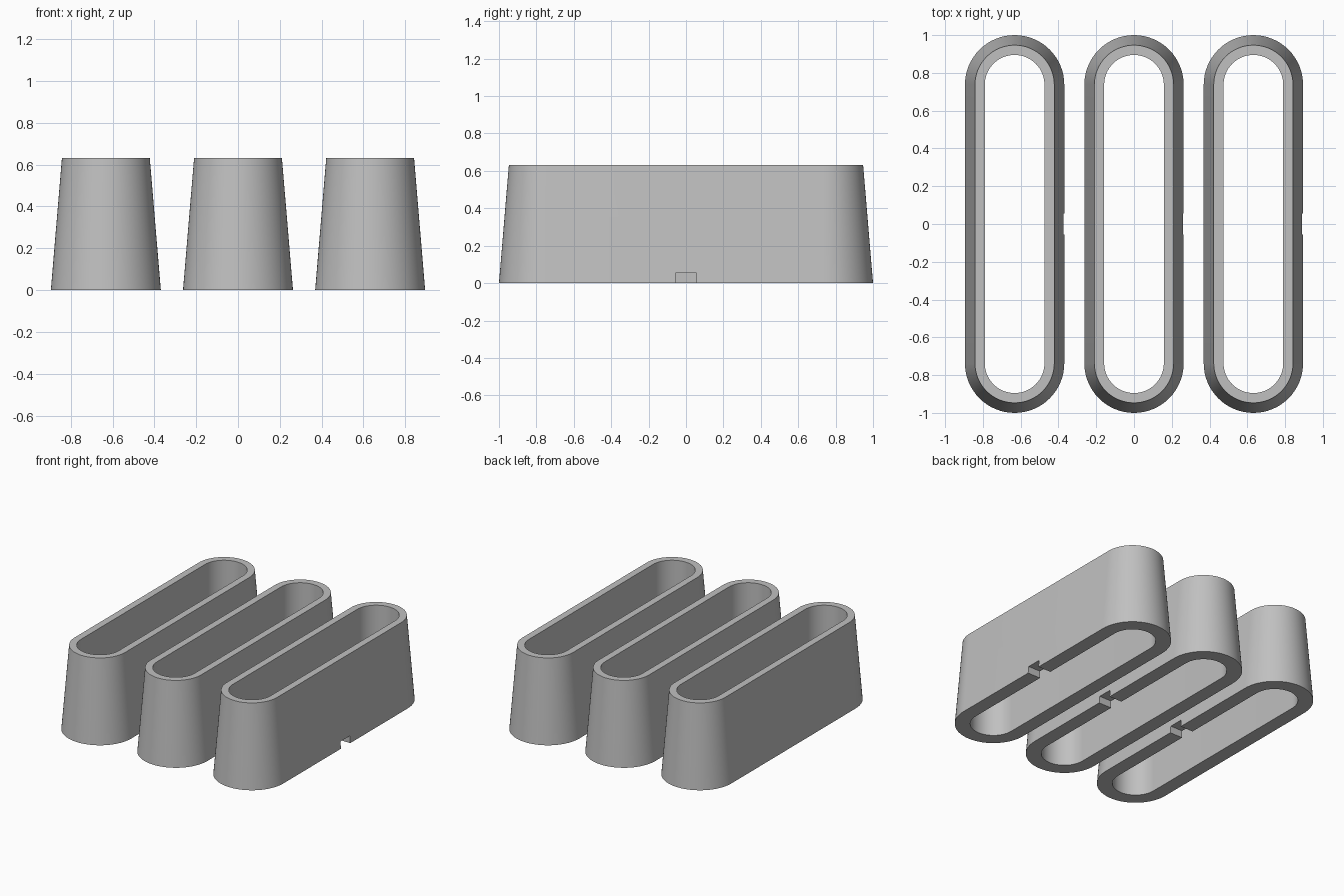
import bpy, bmesh, math

if "Cube" in bpy.data.objects:
    bpy.data.objects.remove(bpy.data.objects["Cube"])

HEIGHT = 0.632
SPACING = 0.632      # distance between neighbouring sleeves
STRAIGHT = 0.737     # half length of the straight sides
ARC = 32             # segments per rounded end

grey = bpy.data.materials.new("light grey")
grey.diffuse_color = (0.53, 0.53, 0.53, 1)
grey.use_nodes = True
grey.node_tree.nodes["Principled BSDF"].inputs["Base Color"].default_value = grey.diffuse_color


def slot_ring(bm, radius, z):
    """Stadium-shaped loop of vertices, long axis along y."""
    ring = []
    for side in (1, -1):
        for i in range(ARC + 1):
            a = math.pi * i / ARC
            ring.append(bm.verts.new((side * radius * math.cos(a),
                                      side * (STRAIGHT + radius * math.sin(a)), z)))
    return ring


def sleeve(name, x):
    # Tapered outside, straight inside, open at both ends
    bm = bmesh.new()
    rings = [slot_ring(bm, r, z) for r, z in
             ((0.263, 0), (0.21, HEIGHT), (0.158, HEIGHT), (0.158, 0))]
    n = len(rings[0])
    for k in range(4):
        a, b = rings[k], rings[(k + 1) % 4]
        for i in range(n):
            j = (i + 1) % n
            bm.faces.new((a[i], a[j], b[j], b[i]))
    bmesh.ops.recalc_face_normals(bm, faces=bm.faces)
    mesh = bpy.data.meshes.new(name)
    bm.to_mesh(mesh)
    bm.free()
    mesh.materials.append(grey)
    obj = bpy.data.objects.new(name, mesh)
    obj.location.x = x
    bpy.context.collection.objects.link(obj)

    # Small notch through the foot of the right wall
    bpy.ops.mesh.primitive_cube_add(size=1, location=(x + 0.22, 0, 0))
    cutter = bpy.context.object
    cutter.scale = (0.2, 0.11, 0.106)
    cut = obj.modifiers.new("notch", "BOOLEAN")
    cut.operation = "DIFFERENCE"
    cut.solver = "EXACT"
    cut.object = cutter
    bpy.ops.object.select_all(action="DESELECT")
    obj.select_set(True)
    bpy.context.view_layer.objects.active = obj
    bpy.ops.object.modifier_apply(modifier=cut.name)
    bpy.data.objects.remove(cutter, do_unlink=True)
    bpy.ops.object.shade_smooth_by_angle(angle=math.radians(30))


for label, step in (("left", -1), ("middle", 0), ("right", 1)):
    sleeve(label + "_sleeve", step * SPACING)
